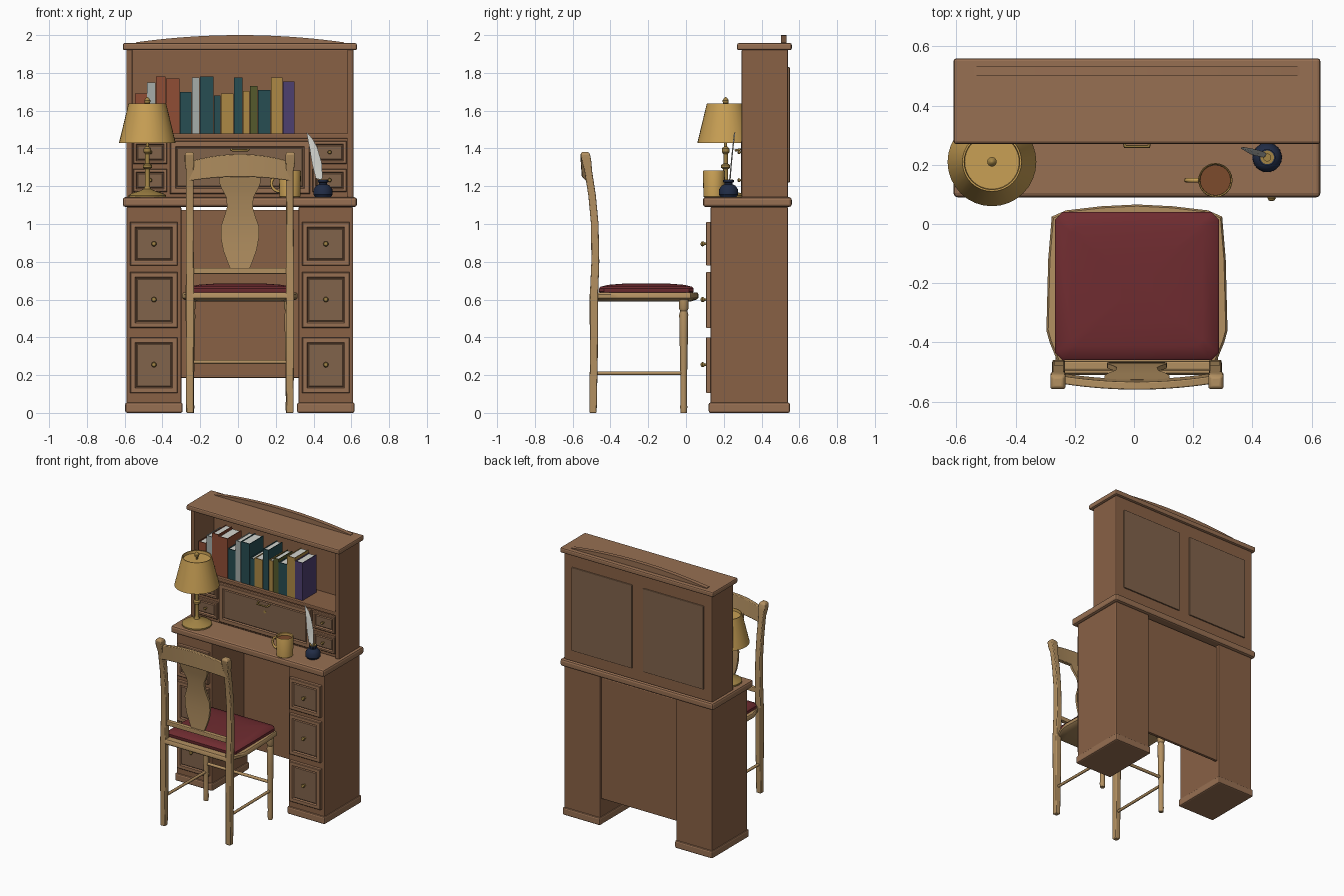
import bpy, bmesh, math
from mathutils import Vector

if "Cube" in bpy.data.objects:
    bpy.data.objects.remove(bpy.data.objects["Cube"])

CX = 0.01  # desk and chair centre line


def mat(name, r, g, b):
    m = bpy.data.materials.new(name)
    m.diffuse_color = (r, g, b, 1)
    m.use_nodes = True
    m.node_tree.nodes["Principled BSDF"].inputs["Base Color"].default_value = m.diffuse_color
    return m


WOOD = mat("desk_wood", .25, .12, .06)
TRIM = mat("trim_wood", .31, .16, .085)
FIELD = mat("panel_wood", .22, .125, .07)
CHAIR = mat("chair_wood", .45, .28, .12)
RED = mat("cushion_red", .16, .025, .03)
BRASS = mat("brass", .36, .23, .06)
SHADE = mat("shade_gold", .58, .35, .09)
NAVY = mat("navy", .015, .025, .06)
COFFEE = mat("coffee", .2, .07, .025)
WHITE = mat("off_white", .65, .66, .62)


def finish(name, bm, material, bevel=0, smooth=False):
    bmesh.ops.recalc_face_normals(bm, faces=bm.faces)
    me = bpy.data.meshes.new(name)
    bm.to_mesh(me)
    bm.free()
    ob = bpy.data.objects.new(name, me)
    bpy.context.collection.objects.link(ob)
    me.materials.append(material)
    if bevel:
        b = ob.modifiers.new("bevel", 'BEVEL')
        b.width, b.segments = bevel, 2
    if smooth:
        bpy.ops.object.select_all(action='DESELECT')
        ob.select_set(True)
        bpy.context.view_layer.objects.active = ob
        bpy.ops.object.shade_smooth_by_angle(angle=math.radians(35))
    return ob


def cube(bm, x0, x1, y0, y1, z0, z1):
    vs = bmesh.ops.create_cube(bm, size=1)['verts']
    for v in vs:
        v.co = Vector(((x0 + x1) / 2 + v.co.x * (x1 - x0), (y0 + y1) / 2 + v.co.y * (y1 - y0),
                       (z0 + z1) / 2 + v.co.z * (z1 - z0)))


def box(name, x0, x1, y0, y1, z0, z1, material=WOOD, bevel=.006):
    bm = bmesh.new()
    cube(bm, x0, x1, y0, y1, z0, z1)
    return finish(name, bm, material, bevel)


def loft(name, rings, material, bevel=0, smooth=True):
    # skin closed rings of points and cap both ends
    bm = bmesh.new()
    vr = [[bm.verts.new(p) for p in r] for r in rings]
    n = len(vr[0])
    for a, b in zip(vr, vr[1:]):
        for i in range(n):
            bm.faces.new((a[i], a[(i + 1) % n], b[(i + 1) % n], b[i]))
    bm.faces.new(vr[0])
    bm.faces.new(vr[-1])
    return finish(name, bm, material, bevel, smooth)


def lathe(name, prof, at, material, axis='Z', n=24):
    rings = []
    for r, h in prof:
        ring = []
        for i in range(n):
            c, s = r * math.cos(2 * math.pi * i / n), r * math.sin(2 * math.pi * i / n)
            ring.append(Vector(at) + Vector((c, s, h) if axis == 'Z' else (c, -h, s)))
        rings.append(ring)
    return loft(name, rings, material)


def tube(name, pts, r, material):
    c = bpy.data.curves.new(name, 'CURVE')
    c.dimensions, c.bevel_depth, c.bevel_resolution, c.use_fill_caps = '3D', r, 2, True
    s = c.splines.new('POLY')
    s.points.add(len(pts) - 1)
    for p, q in zip(s.points, pts):
        p.co = (*q, 1)
    ob = bpy.data.objects.new(name, c)
    bpy.context.collection.objects.link(ob)
    c.materials.append(material)


def knob(x, y, z, k=1):
    prof = [(.008, 0), (.006, .012), (.012, .018), (.014, .025), (.010, .032), (.003, .035)]
    lathe("knob", [(r * k, h * k) for r, h in prof], (x, y, z), BRASS, 'Y', 14)


def panel(name, x0, x1, y0, y1, z0, z1, border):
    # slab whose front has a moulded, sunken field
    bm = bmesh.new()
    cube(bm, x0, x1, y0, y1, z0, z1)
    bm.normal_update()
    f = min(bm.faces, key=lambda f: f.calc_center_median().y)
    for t, d in ((.006, .004), (border, 0), (.008, -.010), (.008, .005)):
        bmesh.ops.inset_region(bm, faces=[f], thickness=t, depth=d)
    f.material_index = 1
    finish(name, bm, TRIM).data.materials.append(FIELD)


# Desk base: pedestals, plinths, drawers, modesty panel, top
for s in (-1, 1):
    c = CX + s * .455
    box("pedestal", c - .145, c + .145, .13, .54, .05, 1.09)
    box("plinth", c - .152, c + .152, .12, .55, 0, .055, TRIM, .01)
    for z0, z1, zk in ((.105, .40, .255), (.45, .745, .6), (.78, 1.01, .895)):
        panel("pedestal_drawer", c - .126, c + .126, .109, .132, z0, z1, .032)
        knob(c, .112, zk)
box("modesty_panel", CX - .315, CX + .315, .50, .522, .185, 1.075)
box("desk_top", CX - .62, CX + .62, .09, .56, 1.09, 1.142, TRIM, .014)

# Hutch shell
for s in (-1, 1):
    c = CX + s * .585
    box("hutch_side", c - .016, c + .016, .295, .54, 1.14, 1.925)
    c = CX + s * .29
    box("hutch_back_panel", c - .245, c + .245, .535, .55, 1.22, 1.83, FIELD, .004)
box("hutch_back", CX - .59, CX + .59, .518, .541, 1.14, 1.925)
box("hutch_cap", CX - .62, CX + .62, .27, .56, 1.92, 1.958, TRIM, .01)
box("hutch_shelf", CX - .575, CX + .575, .297, .52, 1.452, 1.48)
box("drawer_cabinet", CX - .575, CX + .575, .312, .52, 1.14, 1.455)
crest = []
for i in range(21):
    t = -1 + i / 10
    x, z = CX + t * .55, 1.962 + .038 * (1 - t * t)
    crest.append([(x, .502, 1.95), (x, .532, 1.95), (x, .532, z), (x, .502, z)])
loft("arched_crest", crest, TRIM)

# Hutch drop front and small drawers
panel("drop_front", CX - .37, CX + .37, .295, .315, 1.16, 1.44, .035)
tube("drop_front_handle", [(CX - .045, .29, 1.395), (CX - .04, .262, 1.39), (CX + .04, .262, 1.39),
                           (CX + .045, .29, 1.395)], .006, BRASS)
lathe("keyhole_plate", [(.011, 0), (.011, .006)], (CX, .301, 1.33), BRASS, 'Y', 12)
for s in (-1, 1):
    for z in (1.232, 1.38):
        c = CX + s * .475
        panel("small_drawer", c - .09, c + .09, .297, .315, z - .062, z + .06, .016)
        knob(c, .298, z, .75)

# Books: left edge, width, height, colour
book_mats = {'t': mat("teal", .02, .075, .085), 'r': mat("rust", .28, .075, .035),
             'g': mat("grey", .38, .42, .40), 'y': mat("ochre", .42, .25, .06),
             'o': mat("olive", .09, .10, .025), 'p': mat("purple", .075, .05, .16)}
x = -.545
for w, top, k in ((.063, 1.69, 'r'), (.047, 1.75, 'g'), (.053, 1.78, 'r'), (.074, 1.77, 'r'), (.064, 1.70, 't'),
                  (.042, 1.775, 'g'), (.074, 1.78, 't'), (.037, 1.68, 't'), (.068, 1.69, 'y'), (.048, 1.775, 't'),
                  (.037, 1.705, 'y'), (.043, 1.73, 'o'), (.068, 1.71, 't'), (.064, 1.775, 'y'), (.063, 1.755, 'p')):
    a, b = x + .001, x + w - .001
    bm = bmesh.new()
    cube(bm, a, b, .32, .326, 1.48, top)
    cube(bm, a, a + .005, .32, .48, 1.48, top)
    cube(bm, b - .005, b, .32, .48, 1.48, top)
    finish("book_cover", bm, book_mats[k])
    box("book_pages", a + .004, b - .004, .325, .475, 1.483, top - .005, WHITE, 0)
    x += w

# Lamp
L = (-.48, .21, 1.14)
lathe("lamp_base", [(.10, 0), (.10, .012), (.085, .022), (.045, .034), (.02, .045), (.013, .06), (.013, .15),
                    (.024, .158), (.024, .172), (.012, .18), (.012, .23), (.02, .24), (.02, .26), (.008, .27),
                    (.006, .495), (.015, .50), (.016, .515), (.008, .528), (.001, .532)], L, BRASS)
lathe("lamp_shade", [(.004, .478), (.092, .478), (.094, .497), (.10, .497), (.15, .29), (.145, .29),
                     (.09, .474), (.004, .474)], L, SHADE, n=32)

# Mug with coffee
M = (.275, .148, 1.14)
lathe("mug", [(.05, 0), (.056, .006), (.058, .138), (.056, .143), (.052, .138), (.05, .02), (.01, .02)], M, SHADE)
lathe("coffee", [(.0515, .11), (.0515, .122)], M, COFFEE)
arc = [math.pi * (.5 + i / 10) for i in range(11)]
tube("mug_handle", [(M[0] - .055 + .043 * math.cos(a), M[1], M[2] + .075 + .043 * math.sin(a)) for a in arc],
     .008, SHADE)

# Inkwell and quill
I = (.45, .225, 1.14)
lathe("inkwell", [(.04, 0), (.05, .015), (.049, .045), (.036, .063), (.022, .07), (.022, .078), (.028, .083),
                  (.028, .092), (.018, .092), (.016, .075)], I, NAVY)
lathe("inkwell_collar", [(.023, .086), (.023, .095), (.012, .095), (.012, .086)], I, BRASS)
quill = []
for x, y, z, w in ((.452, .225, 1.18, .002), (.44, .23, 1.235, .003), (.43, .234, 1.245, .018), (.418, .24, 1.32, .025),
                   (.40, .248, 1.40, .02), (.382, .254, 1.45, .012), (.363, .258, 1.485, .001)):
    quill.append([(x - w, y - .004, z - w * .2), (x, y - .003, z), (x + w, y + .002, z + w * .2), (x, y + .003, z)])
loft("quill", quill, WHITE)


# Chair: posts, legs and stretchers
def rect(x, y, z, a, b):
    return [(x - a, y - b, z), (x + a, y - b, z), (x + a, y + b, z), (x - a, y + b, z)]


for s in (-1, 1):
    x = CX + s * .265
    path = ((0, -.492, .019), (.3, -.488, .021), (.6, -.488, .022), (.8, -.480, .021), (1, -.483, .02),
            (1.15, -.497, .02), (1.28, -.517, .02), (1.33, -.526, .025), (1.37, -.533, .025), (1.382, -.535, .016))
    loft("back_post", [rect(x + s * .002 * (z > 1.3), y, z, h, h) for z, y, h in path], CHAIR, .005)
    lathe("front_leg", [(.016, 0), (.019, .03), (.017, .06), (.018, .2), (.022, .4), (.024, .52), (.019, .54),
                        (.026, .555), (.026, .60)], (x - s * .005, -.012, 0), CHAIR, n=16)
    tube("side_stretcher", [(x, -.49, .21), (x - s * .005, -.012, .21)], .010, CHAIR)
tube("front_stretcher", [(CX - .26, -.012, .27), (CX + .26, -.012, .27)], .011, CHAIR)

# Chair back: crest rail, splat, lower rail
rail = []
for i in range(17):
    t = -1 + i / 8
    x, u = CX + t * .285, 1 - t * t
    y, zt, zb = -.517 - .025 * u, 1.325 + .045 * u, 1.225 + .025 * u
    rail.append([(x, y + .018, zb), (x, y - .01, zb), (x, y - .018, zt), (x, y + .008, zt)])
loft("crest_rail", rail, CHAIR, .004)
splat = ((.75, .035, -.474), (.765, .052, -.474), (.80, .066, -.474), (.86, .088, -.474), (.93, .101, -.476),
         (.99, .100, -.48), (1.04, .082, -.486), (1.09, .068, -.493), (1.14, .072, -.502), (1.19, .098, -.512),
         (1.22, .110, -.52), (1.28, .108, -.534))
loft("back_splat", [rect(CX, y, z, w, .008) for z, w, y in splat], CHAIR)
box("lower_back_rail", CX - .255, CX + .255, -.495, -.463, .735, .768, CHAIR)

# Seat frame and cushion
half = [(0, .066), (.12, .06), (.24, .046), (.288, .025), (.30, -.12), (.306, -.36), (.295, -.40), (.25, -.51)]
outline = half + [(-a, b) for a, b in reversed(half[1:])]


def seat_ring(k, z):
    return [(CX + a * k, -.22 + (b + .22) * k, z) for a, b in outline]


loft("seat_frame", [seat_ring(k, z) for k, z in ((.86, .59), (.97, .60), (1, .608), (1, .628), (.98, .637))], CHAIR)


def cushion_ring(k, z):
    pts = [(.277, .225), (.252, .25), (-.252, .25), (-.277, .225), (-.277, -.225), (-.252, -.25), (.252, -.25),
           (.277, -.225)]
    return [(CX + a * k, -.21 + b * k, z) for a, b in pts]


loft("seat_cushion", [cushion_ring(k, z) for k, z in ((.97, .63), (1, .642), (1, .658), (.97, .668), (.8, .678),
                                                      (.5, .684), (.2, .686))], RED)
